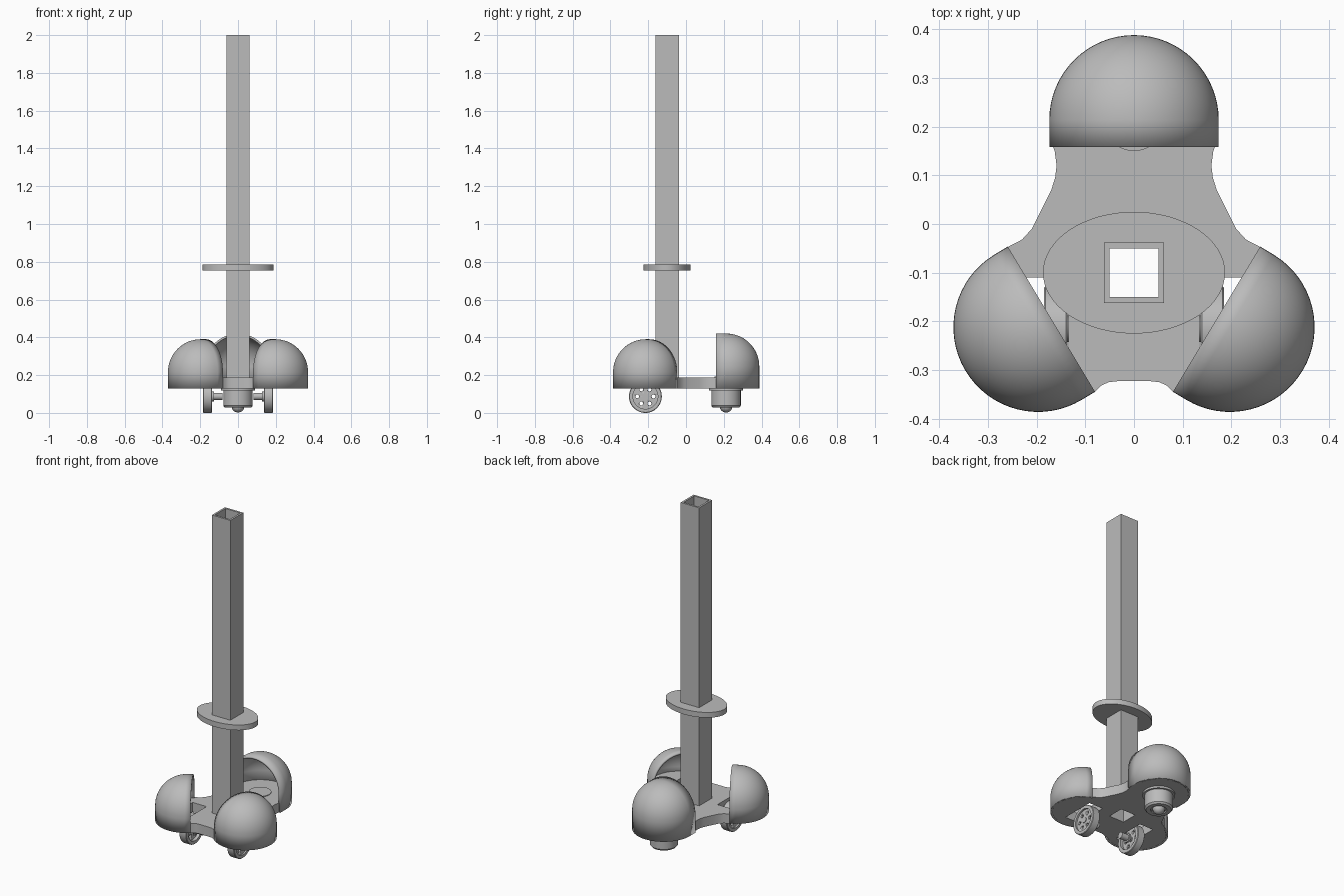
import bpy, bmesh
from math import sin, cos, pi, radians
from mathutils import Matrix, Vector

if "Cube" in bpy.data.objects:
    bpy.data.objects.remove(bpy.data.objects["Cube"], do_unlink=True)

grey = bpy.data.materials.new("plain grey")
grey.use_nodes = True
grey.diffuse_color = (0.5, 0.5, 0.5, 1)
grey.node_tree.nodes["Principled BSDF"].inputs["Base Color"].default_value = (0.5, 0.5, 0.5, 1)


def finish(name, bm, smooth=True, matrix=None, fix=True):
    if fix:
        bmesh.ops.recalc_face_normals(bm, faces=bm.faces)
    mesh = bpy.data.meshes.new(name)
    bm.to_mesh(mesh)
    bm.free()
    mesh.materials.append(grey)
    ob = bpy.data.objects.new(name, mesh)
    bpy.context.collection.objects.link(ob)
    if matrix:
        ob.matrix_world = matrix
    if smooth:
        activate(ob)
        bpy.ops.object.shade_smooth_by_angle(angle=radians(35))
    return ob


def activate(ob):
    bpy.ops.object.select_all(action='DESELECT')
    ob.select_set(True)
    bpy.context.view_layer.objects.active = ob


def prism(name, points, z0, z1, smooth=True):
    bm = bmesh.new()
    face = bm.faces.new([bm.verts.new((x, y, z0)) for x, y in points])
    top = bmesh.ops.extrude_face_region(bm, geom=[face])["geom"]
    bmesh.ops.translate(bm, vec=(0, 0, z1 - z0),
                        verts=[v for v in top if isinstance(v, bmesh.types.BMVert)])
    return finish(name, bm, smooth)


def box(name, x0, x1, y0, y1, z0, z1):
    return prism(name, [(x0, y0), (x1, y0), (x1, y1), (x0, y1)], z0, z1, False)


def lathe(name, profile, matrix, steps=48):
    bm = bmesh.new()
    verts = [bm.verts.new((r, 0, z)) for r, z in profile]
    edges = [bm.edges.new(pair) for pair in zip(verts, verts[1:])]
    bmesh.ops.spin(bm, geom=verts + edges, cent=(0, 0, 0), axis=(0, 0, 1),
                   angle=2 * pi, steps=steps)
    bmesh.ops.remove_doubles(bm, verts=bm.verts, dist=1e-5)
    return finish(name, bm, True, matrix)


def cut(ob, cutters):
    for cutter in cutters:
        mod = ob.modifiers.new("cut", 'BOOLEAN')
        mod.operation, mod.solver, mod.object = 'DIFFERENCE', 'EXACT', cutter
        activate(ob)
        bpy.ops.object.modifier_apply(modifier=mod.name)
        bpy.data.objects.remove(cutter, do_unlink=True)


def arc(cx, cy, r, a0, a1, n=24):
    angles = [radians(a0 + (a1 - a0) * i / n) for i in range(n + 1)]
    return [(cx + r * cos(a), cy + r * sin(a)) for a in angles]


R = 0.174
BACK = (0, 0.214)
SIDE = (0.197, -0.212)

# Three-lobed base plate, half outline mirrored, with wheel slots and mast hole
half = arc(*BACK, R - 0.002, 90, 0)
half += [(0.171, 0.17), (0.163, 0.15), (0.159, 0.12), (0.162, 0.095), (0.17, 0.07),
         (0.195, 0.02), (0.21, -0.01), (0.23, -0.032), (0.257, -0.046)]
half += arc(*SIDE, R - 0.002, 59, -121)
half += [(0.08, -0.344), (0.068, -0.332), (0.052, -0.325), (0.035, -0.323)]
outline = half + [(-x, y) for x, y in reversed(half[1:])]
plate = prism("base_plate", outline, 0.13, 0.188)
slots = [box("slot", min(s * 0.135, s * 0.228), max(s * 0.135, s * 0.228),
             -0.315, -0.11, 0.1, 0.25) for s in (1, -1)]
cut(plate, slots + [box("mast_slot", -0.05, 0.05, -0.15, -0.05, 0.1, 0.25)])


def cover(name, centre, turn, spring, ahead):
    """Open hooded shell: half dome drawn out straight towards local -y."""
    bm = bmesh.new()
    levels = [(R, 0.13)] + [(R * cos(a), spring + R * sin(a))
                            for a in [pi / 2 * i / 16 for i in range(17)]]
    rows = []
    for r, z in levels:
        plan = [(r, -ahead)] + arc(0, 0, r, 0, 180, 32) + [(-r, -ahead)]
        rows.append([bm.verts.new((x, y, z)) for x, y in plan])
    for low, high in zip(rows, rows[1:]):
        for i in range(len(low) - 1):
            bm.faces.new((low[i], low[i + 1], high[i + 1], high[i]))
    bmesh.ops.remove_doubles(bm, verts=bm.verts, dist=1e-5)
    matrix = Matrix.Translation((*centre, 0)) @ Matrix.Rotation(radians(turn), 4, 'Z')
    ob = finish(name, bm, True, matrix, fix=False)
    solid = ob.modifiers.new("wall", 'SOLIDIFY')
    solid.thickness, solid.offset = 0.012, -1


# Hooded covers over the wheels and caster
cover("back_cover", BACK, 0, 0.246, 0.056)
cover("left_cover", SIDE, -121, 0.216, 0.032)
cover("right_cover", (-SIDE[0], SIDE[1]), 121, 0.216, 0.032)

# Hollow square mast
mast = box("mast", -0.062, 0.062, -0.162, -0.038, 0.13, 2.0)
cut(mast, [box("mast_bore", -0.05, 0.05, -0.15, -0.05, 0, 2.1)])

# Oval collar around the mast
oval = [(x * 0.187, -0.1 + y * 0.125) for x, y in arc(0, 0, 1, 0, 360, 64)[:-1]]
collar = prism("oval_collar", oval, 0.753, 0.785)
cut(collar, [box("collar_bore", -0.055, 0.055, -0.155, -0.045, 0.7, 0.9)])

# Caster: round housing, ball and the mounting disc inside the cover
at_back = Matrix.Translation((0, 0.212, 0))
lathe("caster_housing", [(0, 0.135), (0.09, 0.135), (0.09, 0.118), (0.078, 0.118),
                         (0.078, 0.038), (0.07, 0.028), (0.045, 0.028),
                         (0.045, 0.036), (0, 0.036)], at_back)
lathe("caster_ball", [(0.034 * sin(pi * i / 16), 0.036 - 0.034 * cos(pi * i / 16))
                      for i in range(17)], at_back)
lathe("caster_mount", [(0, 0.18), (0.062, 0.18), (0.062, 0.192), (0, 0.192)], at_back)

# Drive wheels with drilled webs, and their stub axles
for side, s in (("left", 1), ("right", -1)):
    frame = Matrix.Translation((s * 0.161, -0.215, 0.087)) @ Matrix.Rotation(s * pi / 2, 4, 'Y')
    wheel = lathe(side + "_wheel", [
        (0, -0.01), (0.016, -0.01), (0.016, -0.005), (0.066, -0.005), (0.066, -0.024),
        (0.084, -0.024), (0.087, -0.021), (0.087, 0.021), (0.084, 0.024),
        (0.066, 0.024), (0.066, 0.014), (0.016, 0.014), (0.016, 0.018), (0, 0.018)], frame)
    drills = []
    for i in range(6):
        a = 2 * pi * i / 6 + pi / 6
        spot = frame @ Matrix.Translation((0.043 * cos(a), 0.043 * sin(a), 0))
        drills.append(lathe("drill", [(0, -0.05), (0.01, -0.05), (0.01, 0.05), (0, 0.05)],
                            spot, 16))
    cut(wheel, drills)
    lathe(side + "_axle", [(0, -0.08), (0.019, -0.08), (0.019, -0.034), (0.027, -0.034),
                           (0.027, -0.024), (0.012, -0.024), (0.012, 0), (0, 0)], frame, 32)
